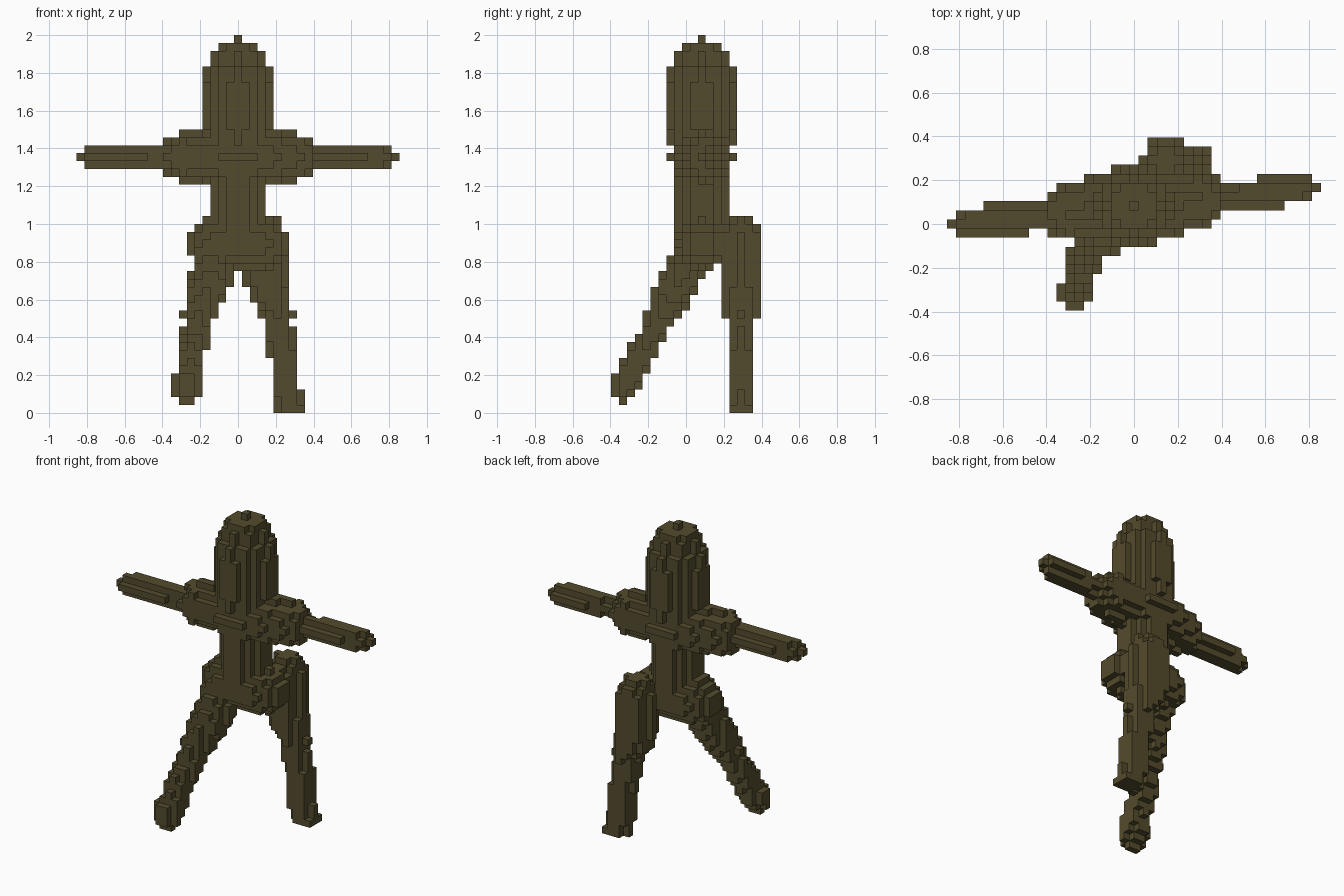
import bpy, bmesh
from mathutils import Vector

cube = bpy.data.objects.get("Cube")
if cube:
    bpy.data.objects.remove(cube, do_unlink=True)

H = 2 / 48                      # edge of one block
NX, NY, NZ = 20, 9, 48          # grid limits (x and y run both ways from 0)

mat = bpy.data.materials.new("olive brown")
mat.use_nodes = True
OLIVE = (0.088, 0.071, 0.026, 1)
mat.diffuse_color = OLIVE
bsdf = mat.node_tree.nodes["Principled BSDF"]
bsdf.inputs["Base Color"].default_value = OLIVE
bsdf.inputs["Roughness"].default_value = 0.9


# Each shape is a test that tells whether a block centre lies inside it
def limb(a, b, ra, rb, flatten=1):
    """Round-ended, tapered rod from a to b, optionally flattened in height."""
    a, b = Vector(a), Vector(b)
    d = b - a

    def inside(p):
        t = max(0, min(1, (p - a).dot(d) / d.length_squared))
        off = p - a - d * t
        off.z *= flatten
        return off.length <= ra + (rb - ra) * t
    return inside


def ellipsoid(c, r):
    return lambda p: sum(((p[i] - c[i]) / r[i]) ** 2 for i in range(3)) <= 1


def drum(c, half_length, radius_sq):
    """Sideways barrel with blunt ends."""
    return lambda p: (((p.x - c[0]) / half_length) ** 4
                      + ((p.y - c[1]) ** 2 + (p.z - c[2]) ** 2) / radius_sq) <= 1


def column(z0, radii_sq):
    """Stack of round layers about the body axis, given squared radii."""
    def inside(p):
        k = int(p.z) - z0
        return 0 <= k < len(radii_sq) and p.x ** 2 + (p.y - 2) ** 2 <= radii_sq[k]
    return inside


def any_of(*tests):
    return lambda p: any(t(p) for t in tests)


head_layers = [16, 16] + [17] * 6 + [16, 16, 9, 9, 5, 0]

# Shoulders and arms are turned slightly about the body axis
parts = {
    "head": column(34, head_layers),
    "chest": any_of(limb((-7, 1.25, 32), (7, 2.75, 32), 3.05, 3.05),
                    ellipsoid((0, 2, 32), (8, 4.15, 3.3))),
    "torso": column(20, [10] * 14),
    "pelvis": drum((0, 2, 21), 6.4, 11),
    "left_arm": limb((6, 2.6, 32), (18.4, 3.84, 32), 1.65, 1.65, 1.4),
    "right_arm": limb((-6, 0.98, 32), (-18.4, 0.236, 32), 1.65, 1.65, 1.4),
}

# Left leg stands straight at the back, right leg strides forward
legs = {
    "left": ((3.5, 7, 22), (3.5, 7, 16), (5, 7, 12), (6.65, 7, 0)),
    "right": ((-3, 2, 22), (-3.5, -1, 16), (-5, -3, 12), (-6.6, -8, 2.6)),
}
for side, (hip, thigh, knee, foot) in legs.items():
    parts[side + "_thigh"] = any_of(limb(hip, thigh, 2.6, 2.6),
                                    limb(thigh, knee, 2.6, 2.0))
    parts[side + "_shin"] = limb(knee, foot, 1.72, 1.72)

# Give every filled block to the first part that claims it
owner = {}
for x in range(-NX, NX + 1):
    for y in range(-NY, NY + 1):
        for z in range(NZ):
            p = Vector((x, y, z))
            for name, test in parts.items():
                if test(p):
                    owner[x, y, z] = name
                    break

# Corner offsets of the six block sides, wound outwards
SIDES = {
    (1, 0, 0): ((1, 0, 0), (1, 1, 0), (1, 1, 1), (1, 0, 1)),
    (-1, 0, 0): ((0, 0, 0), (0, 0, 1), (0, 1, 1), (0, 1, 0)),
    (0, 1, 0): ((0, 1, 0), (0, 1, 1), (1, 1, 1), (1, 1, 0)),
    (0, -1, 0): ((0, 0, 0), (1, 0, 0), (1, 0, 1), (0, 0, 1)),
    (0, 0, 1): ((0, 0, 1), (1, 0, 1), (1, 1, 1), (0, 1, 1)),
    (0, 0, -1): ((0, 0, 0), (0, 1, 0), (1, 1, 0), (1, 0, 0)),
}

# Build the outer skin of each part
for name in parts:
    bm = bmesh.new()
    corners = {}

    def corner(key):
        if key not in corners:
            x, y, z = key
            corners[key] = bm.verts.new(((x - 0.5) * H, (y - 0.5) * H, z * H))
        return corners[key]

    for (x, y, z), who in owner.items():
        if who != name:
            continue
        for (dx, dy, dz), quad in SIDES.items():
            if (x + dx, y + dy, z + dz) not in owner:
                bm.faces.new([corner((x + a, y + b, z + c)) for a, b, c in quad])
    mesh = bpy.data.meshes.new(name)
    bm.to_mesh(mesh)
    bm.free()
    mesh.materials.append(mat)
    bpy.context.collection.objects.link(bpy.data.objects.new(name, mesh))
